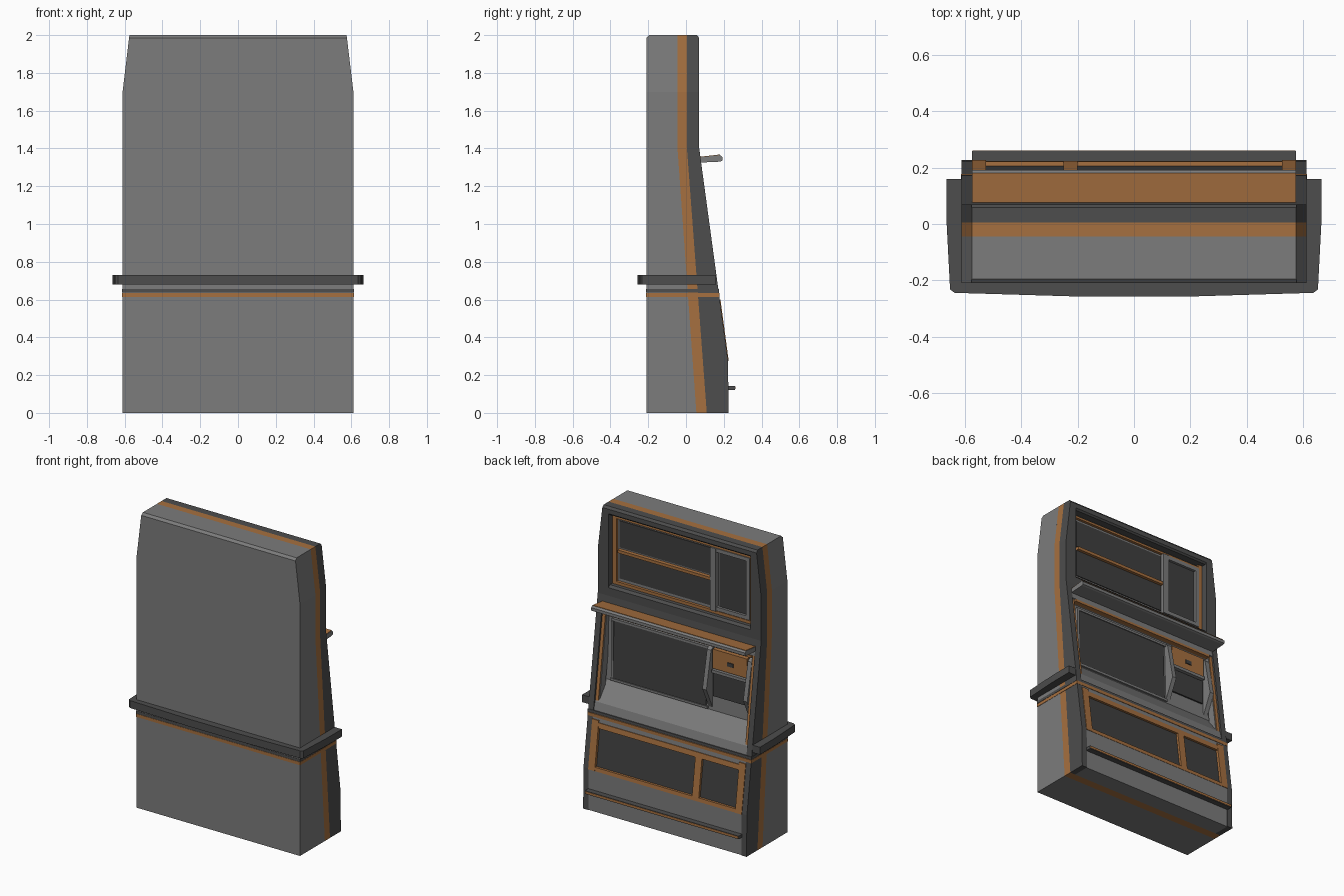
import bpy, bmesh


def material(name, rgb):
    m = bpy.data.materials.new(name)
    m.diffuse_color = (*rgb, 1)
    return m


GREY = material("grey_metal", (0.2, 0.2, 0.2))
DARK = material("dark_metal", (0.075, 0.075, 0.075))
GLASS = material("dark_glass", (0.05, 0.05, 0.05))
ORANGE = material("orange_trim", (0.38, 0.16, 0.05))


def half_width(z):
    """Side outline: straight up to 1.7, then leaning inwards."""
    return 0.611 if z <= 1.7 else 0.611 - (z - 1.7) / 0.3 * 0.036


def front(z):
    """Depth of the sloped control side at height z."""
    return 0.07 if z >= 1.4 else min(0.222, 0.07 + (1.4 - z) * 0.1357)


def finish(name, bm, mat):
    bmesh.ops.recalc_face_normals(bm, faces=bm.faces)
    me = bpy.data.meshes.new(name)
    bm.to_mesh(me)
    bm.free()
    me.materials.append(mat)
    ob = bpy.data.objects.new(name, me)
    bpy.context.collection.objects.link(ob)
    return ob


def extrude(bm, pts, vec):
    f = bm.faces.new([bm.verts.new(p) for p in pts])
    r = bmesh.ops.extrude_face_region(bm, geom=[f])
    bmesh.ops.translate(bm, vec=vec, verts=[v for v in r["geom"] if isinstance(v, bmesh.types.BMVert)])


def prism(name, x0, x1, yz, mat, mirror=False):
    """Extrude a (y, z) profile along x, following the leaning sides."""
    bm = bmesh.new()
    extrude(bm, [(x0, y, z) for y, z in yz], (x1 - x0, 0, 0))
    if mirror:
        extrude(bm, [(-x0, y, z) for y, z in yz], (x0 - x1, 0, 0))
    bmesh.ops.bisect_plane(bm, geom=bm.verts[:] + bm.edges[:] + bm.faces[:],
                           plane_co=(0, 0, 1.7), plane_no=(0, 0, 1))
    for v in bm.verts:
        w = half_width(v.co.z)
        if abs(v.co.x) > 0.6 and v.co.z > 1.7:
            v.co.x = w if v.co.x > 0 else -w
    return finish(name, bm, mat)


def box(name, x0, x1, y0, y1, z0, z1, mat, mirror=False):
    return prism(name, x0, x1, [(y0, z0), (y1, z0), (y1, z1), (y0, z1)], mat, mirror)


def slab(name, x0, x1, z0, z1, o0, o1, mat, mirror=False):
    """Plate lying parallel to the sloped side, from offset o0 to o1."""
    return prism(name, x0, x1, [(front(z0) + o0, z0), (front(z0) + o1, z0),
                                (front(z1) + o1, z1), (front(z1) + o0, z1)], mat, mirror)


W = 0.611
# Rear half of the cabinet and the orange stripe behind the front shell
prism("rear_shell", -W, W, [(-0.21, 0), (-0.21, 1.985), (-0.195, 2), (-0.045, 2),
                            (-0.045, 1.4), (0.055, 0)], GREY)
prism("side_stripe", -W, W, [(0.055, 0), (-0.045, 1.4), (-0.045, 2), (0.005, 2),
                             (0.005, 1.4), (0.11, 0)], ORANGE)

# Dark front shell: cheeks, upper frame
prism("lower_cheeks", 0.572, W, [(0.11, 0), (0.005, 1.4), (0.07, 1.4), (0.222, 0.28), (0.226, 0)], DARK, True)
prism("upper_cheeks", 0.53, W, [(0.005, 1.4), (0.005, 2), (0.058, 2), (0.07, 1.985), (0.07, 1.4)], DARK, True)
prism("upper_frame_top", -0.53, 0.53, [(0.005, 1.945), (0.005, 2), (0.058, 2), (0.07, 1.985),
                                       (0.07, 1.955), (0.06, 1.945)], DARK)
prism("upper_frame_bottom", -0.572, 0.572, [(0.005, 1.35), (0.005, 1.47), (0.055, 1.47),
                                            (0.07, 1.455), (0.07, 1.4), (0.077, 1.35)], DARK)

# Upper display recess
box("upper_back_panel", -0.53, 0.53, 0.0, 0.012, 1.47, 1.945, GREY)
box("upper_orange_sides", 0.5, 0.53, 0.01, 0.03, 1.47, 1.945, ORANGE, True)
box("upper_orange_sill", -0.5, 0.5, 0.01, 0.03, 1.47, 1.49, ORANGE)
box("upper_orange_head", -0.5, 0.5, 0.01, 0.03, 1.915, 1.93, ORANGE)
box("upper_screen_top", -0.205, 0.485, 0.01, 0.018, 1.72, 1.9, GLASS)
box("upper_screen_bottom", -0.205, 0.485, 0.01, 0.018, 1.51, 1.69, GLASS)
box("upper_screen_bar", -0.205, 0.485, 0.01, 0.038, 1.69, 1.71, ORANGE)
box("upper_divider", -0.25, -0.208, 0.01, 0.04, 1.49, 1.915, GREY)
box("upper_small_screen", -0.475, -0.265, 0.01, 0.018, 1.52, 1.89, GLASS)
for z in (1.495, 1.89):
    box("small_screen_rail", -0.5, -0.25, 0.01, 0.035, z, z + 0.025, GREY)
box("small_screen_post", -0.5, -0.475, 0.01, 0.035, 1.52, 1.89, GREY)

# Tilted hood shelf between the displays
prism("hood_shelf", -0.575, 0.575, [(0.07, 1.325), (0.07, 1.352), (0.18, 1.365), (0.192, 1.355),
                                    (0.192, 1.335), (0.18, 1.33)], GREY)
prism("hood_shelf_top", -0.573, 0.573, [(0.075, 1.35), (0.075, 1.356), (0.18, 1.368), (0.18, 1.362)], ORANGE)

# Middle recess with sloped desk
prism("middle_recess", -0.572, 0.572, [(0.0, 1.36), (0.074, 1.36), (0.08, 1.29), (0.045, 1.27),
                                       (0.06, 0.83), (0.155, 0.71), (0.168, 0.655), (0.04, 0.655)], GREY)
slab("recess_liner", 0.545, 0.572, 0.7, 1.3, -0.07, -0.018, GREY, True)
slab("recess_liner_trim", 0.55, 0.572, 0.7, 1.3, -0.018, -0.012, ORANGE, True)
box("recess_head_trim", -0.545, 0.545, 0.05, 0.084, 1.272, 1.288, ORANGE)
prism("main_screen", -0.195, 0.5, [(0.045, 1.235), (0.054, 1.235), (0.067, 0.85), (0.045, 0.85)], GLASS)
for z, y in ((1.235, 0.06), (0.835, 0.073)):
    box("main_screen_rail", -0.21, 0.515, 0.04, y, z, z + 0.015, GREY)
box("main_screen_side", 0.5, 0.515, 0.04, 0.066, 0.85, 1.235, GREY)

# Payment bay with two angled fins
for x in (-0.24, -0.545):
    prism("bay_fin", x, x + 0.03, [(0.045, 1.26), (0.075, 1.24), (0.125, 0.99), (0.055, 0.84)], GREY)
box("bay_reader_plate", -0.505, -0.25, 0.04, 0.072, 1.12, 1.25, ORANGE)
box("bay_reader_slot", -0.405, -0.36, 0.07, 0.078, 1.165, 1.19, GLASS)
box("bay_ledge", -0.505, -0.25, 0.04, 0.085, 1.095, 1.115, GREY)
box("bay_panel", -0.505, -0.25, 0.04, 0.067, 0.93, 1.09, GLASS)

# Lower cabinet face with orange framed panels
prism("lower_core", -0.572, 0.572, [(0.1, 0), (0.222, 0), (0.222, 0.275), (0.193, 0.275), (0.152, 0.575),
                                    (0.178, 0.585), (0.172, 0.64), (0.05, 0.64)], GREY)
slab("lower_frame_sides", 0.525, 0.574, 0.275, 0.6, -0.04, 0.004, ORANGE, True)
slab("lower_frame_top", -0.525, 0.525, 0.55, 0.585, -0.04, 0.002, ORANGE)
slab("lower_frame_bottom", -0.525, 0.525, 0.275, 0.3, -0.04, 0.002, ORANGE)
slab("lower_frame_divider", -0.25, -0.2, 0.3, 0.55, -0.04, 0.002, ORANGE)
slab("lower_panel_wide", -0.2, 0.525, 0.3, 0.55, -0.04, -0.014, GLASS)
slab("lower_panel_small", -0.525, -0.25, 0.3, 0.55, -0.04, -0.014, GLASS)

# Foot rail
box("foot_rail", -0.575, 0.575, 0.215, 0.259, 0.122, 0.143, DARK)
box("foot_rail_trim", -0.573, 0.573, 0.255, 0.261, 0.126, 0.14, ORANGE)

# Waist bands
box("waist_orange_band", -0.613, 0.613, -0.212, 0.178, 0.614, 0.635, ORANGE)
box("waist_dark_band", -0.613, 0.613, -0.212, 0.174, 0.637, 0.655, DARK)

# Wraparound bumper, slightly bowed
half = [(0.605, 0.16), (0.665, 0.16), (0.664, 0.0), (0.652, -0.232), (0.636, -0.244), (0.2, -0.257)]
outline = half[1:] + [(-x, y) for x, y in reversed(half)] + [(-0.605, -0.205), (0.605, -0.205), half[0]]
bm = bmesh.new()
extrude(bm, [(x, y, 0.68) for x, y in outline], (0, 0, 0.05))
finish("bumper", bm, DARK)
